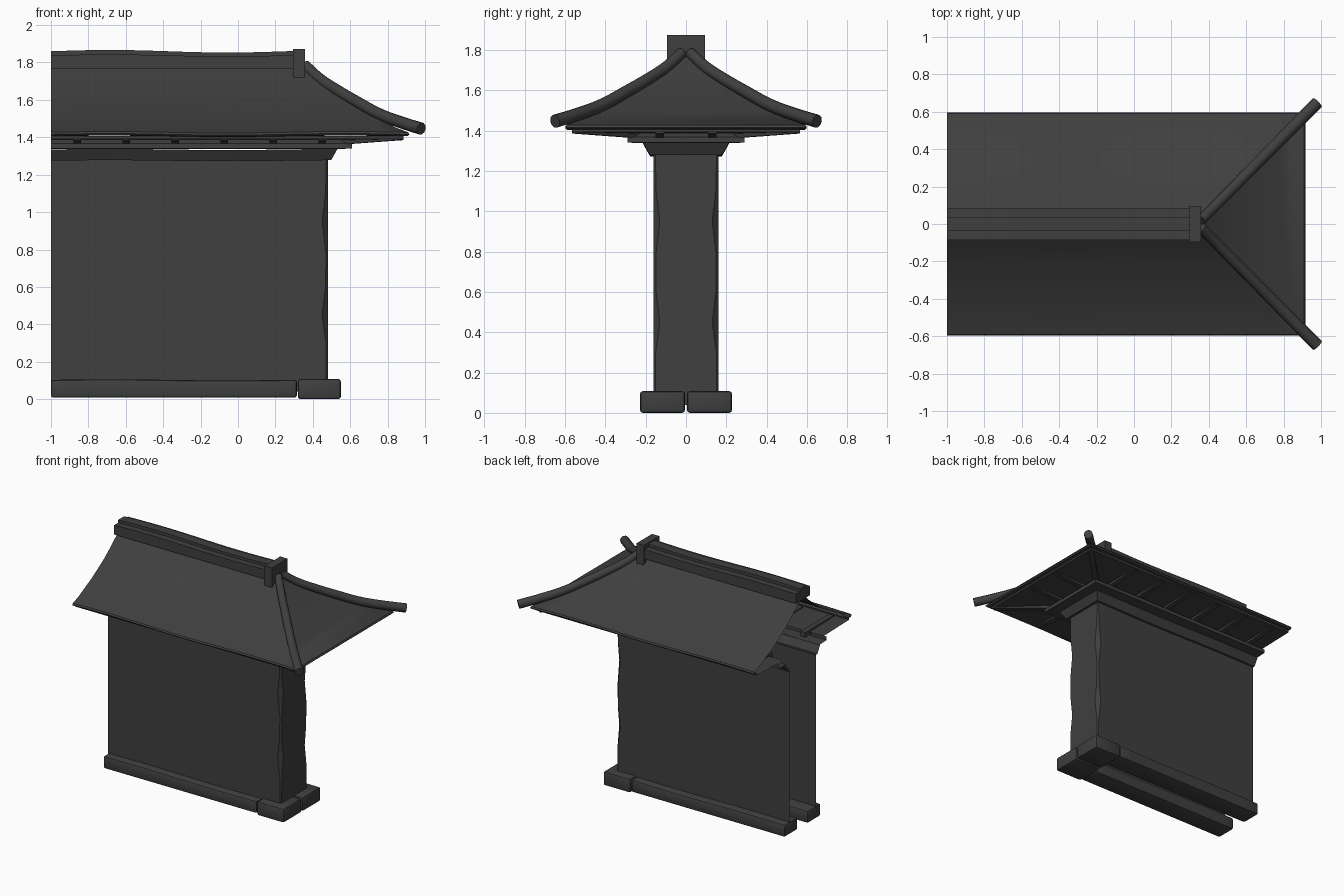
import bpy, bmesh, math
from mathutils import Vector, Matrix

cube = bpy.data.objects.get("Cube")
if cube:
    bpy.data.objects.remove(cube, do_unlink=True)

LEFT = -1.0     # open left end of the wall section
HIP = 0.32      # x where the ridge ends and the hipped end begins

grey = bpy.data.materials.new("charcoal grey")
grey.use_nodes = True
colour = (0.05, 0.05, 0.05, 1)
grey.diffuse_color = colour
grey.node_tree.nodes["Principled BSDF"].inputs["Base Color"].default_value = colour


def wave(x, size):
    return size * math.sin(5 * x + 5)


def finish(name, bm, smooth=30):
    mesh = bpy.data.meshes.new(name)
    bm.to_mesh(mesh)
    bm.free()
    mesh.materials.append(grey)
    obj = bpy.data.objects.new(name, mesh)
    bpy.context.collection.objects.link(obj)
    bpy.ops.object.select_all(action='DESELECT')
    bpy.context.view_layer.objects.active = obj
    obj.select_set(True)
    bpy.ops.object.shade_smooth_by_angle(angle=math.radians(smooth))
    return obj


def sweep(name, profile, wobble=0.0, steps=12):
    """Run a profile of (distance, height, corner cut) round the front, right end and back."""
    bm = bmesh.new()
    rows = []
    for d, z, cut in profile:
        front = [(LEFT + (HIP + d - cut - LEFT) * i / steps, -d) for i in range(steps + 1)]
        path = front + [(HIP + d, cut - d), (HIP + d, d - cut)]
        path += [(x, -y) for x, y in reversed(front)]
        rows.append([bm.verts.new((x, y, z + wave(x, wobble))) for x, y in path])
    for low, high in zip(rows, rows[1:]):
        for i in range(len(low) - 1):
            bm.faces.new((low[i], low[i + 1], high[i + 1], high[i]))
    bmesh.ops.remove_doubles(bm, verts=bm.verts, dist=0.0005)
    return finish(name, bm)


def block(name, x, y, z, bevel=0.0, wobble=0.0, cuts=0):
    """Box between pairs of limits, with a slightly uneven top if asked."""
    bm = bmesh.new()
    bmesh.ops.create_cube(bm, size=1)
    for v in bm.verts:
        v.co = Vector([lim[0] if c < 0 else lim[1] for c, lim in zip(v.co, (x, y, z))])
    if bevel:
        bmesh.ops.bevel(bm, geom=bm.edges[:], offset=bevel, segments=2, affect='EDGES', profile=0.5)
    for i in range(cuts):
        px = x[0] + (x[1] - x[0]) * (i + 1) / (cuts + 1)
        bmesh.ops.bisect_plane(bm, geom=bm.verts[:] + bm.edges[:] + bm.faces[:],
                               plane_co=(px, 0, 0), plane_no=(1, 0, 0))
    mid = (z[0] + z[1]) / 2
    for v in bm.verts:
        if v.co.z > mid:
            v.co.z += wave(v.co.x, wobble)
    return finish(name, bm)


def rafter(name, place, angle, inner, outer):
    """Wedge under the eaves, deep at the wall and shallow at the tip."""
    bm = bmesh.new()
    outline = [(inner, 1.36), (outer, 1.385), (outer, 1.4), (inner, 1.4)]
    face = bm.faces.new([bm.verts.new((-0.02, -d, z)) for d, z in outline])
    new = bmesh.ops.extrude_face_region(bm, geom=[face])["geom"]
    bmesh.ops.translate(bm, vec=(0.04, 0, 0), verts=[g for g in new if isinstance(g, bmesh.types.BMVert)])
    bmesh.ops.recalc_face_normals(bm, faces=bm.faces)
    bm.transform(Matrix.Translation((place[0], place[1], 0)) @ Matrix.Rotation(angle, 4, 'Z'))
    return finish(name, bm)


# Plastered wall with worn corners
wear = [0.008, 0.01, 0.03, 0.012, 0.01, 0.03, 0.012, 0.008]
heights = [0.04, 0.3, 0.45, 0.6, 0.78, 0.95, 1.1, 1.29]
sweep("wall", [(0.16, z, c) for z, c in zip(heights, wear)])

# Cornice, flat plate and sloping eave lining
sweep("cornice", [(0.155, 1.275, 0), (0.178, 1.275, 0), (0.212, 1.335, 0)], 0.003)
sweep("plate", [(0.2, 1.337, 0), (0.29, 1.34, 0), (0.29, 1.367, 0), (0.25, 1.39, 0)])
sweep("eave_lining", [(0.25, 1.385, 0), (0.565, 1.392, 0), (0.565, 1.408, 0)])

# Curved roof with a rounded lip, from the eave up to the ridge
roof = [(0.55, 1.405), (0.588, 1.407), (0.597, 1.416), (0.59, 1.427), (0.52, 1.453),
        (0.45, 1.488), (0.37, 1.527), (0.29, 1.574), (0.21, 1.625), (0.14, 1.678),
        (0.07, 1.737), (0.0, 1.8)]
sweep("roof", [(d, z, 0) for d, z in roof], 0.004, 20)

# Rafters along both long sides, across the end and under the hips
for side, angle in ((-1, 0), (1, math.pi)):
    for i in range(6):
        rafter("rafter", (-0.86 + 0.262 * i, 0), angle, 0.2, 0.55)
    rafter("end_rafter", (HIP, 0.13 * side), math.pi / 2, 0.2, 0.55)
    rafter("corner_rafter", (HIP, 0), math.pi / 2 + side * math.pi / 4, 0.3, 0.78)

# Ridge beam, its narrower cap and the end block
block("ridge_beam", (LEFT, 0.3), (-0.085, 0.085), (1.765, 1.838), wobble=0.005, cuts=14)
block("ridge_cap", (LEFT, 0.3), (-0.036, 0.036), (1.8, 1.86), wobble=0.007, cuts=14)
block("ridge_end_block", (0.295, 0.357), (-0.095, 0.095), (1.72, 1.873))

# Round hip ridges sweeping out past the corners
hip_path = [(0.02, 1.785), (0.1, 1.713), (0.2, 1.648), (0.3, 1.59), (0.42, 1.525), (0.54, 1.48), (0.65, 1.446)]
for side in (-1, 1):
    curve = bpy.data.curves.new("hip_ridge", 'CURVE')
    curve.dimensions = '3D'
    curve.bevel_depth = 0.033
    curve.bevel_resolution = 3
    curve.use_fill_caps = True
    curve.resolution_u = 4
    spline = curve.splines.new('BEZIER')
    spline.bezier_points.add(len(hip_path) - 1)
    for i, (p, (d, z)) in enumerate(zip(spline.bezier_points, hip_path)):
        p.co = (HIP + 0.02 + d * 0.985, side * d, z)
        p.handle_left_type = p.handle_right_type = 'AUTO'
        p.radius = 0.85 + 0.025 * i
    curve.materials.append(grey)
    bpy.context.collection.objects.link(bpy.data.objects.new("hip_ridge", curve))

# Foundation stones: a long one on each side and two at the end
for side in (-1, 1):
    long_y = sorted((side * 0.06, side * 0.222))
    end_y = sorted((side * 0.005, side * 0.228))
    block("long_stone", (LEFT, 0.315), long_y, (0.008, 0.103), 0.014, 0.003, 10)
    block("end_stone", (0.32, 0.55), end_y, (0.0, 0.108), 0.014)
